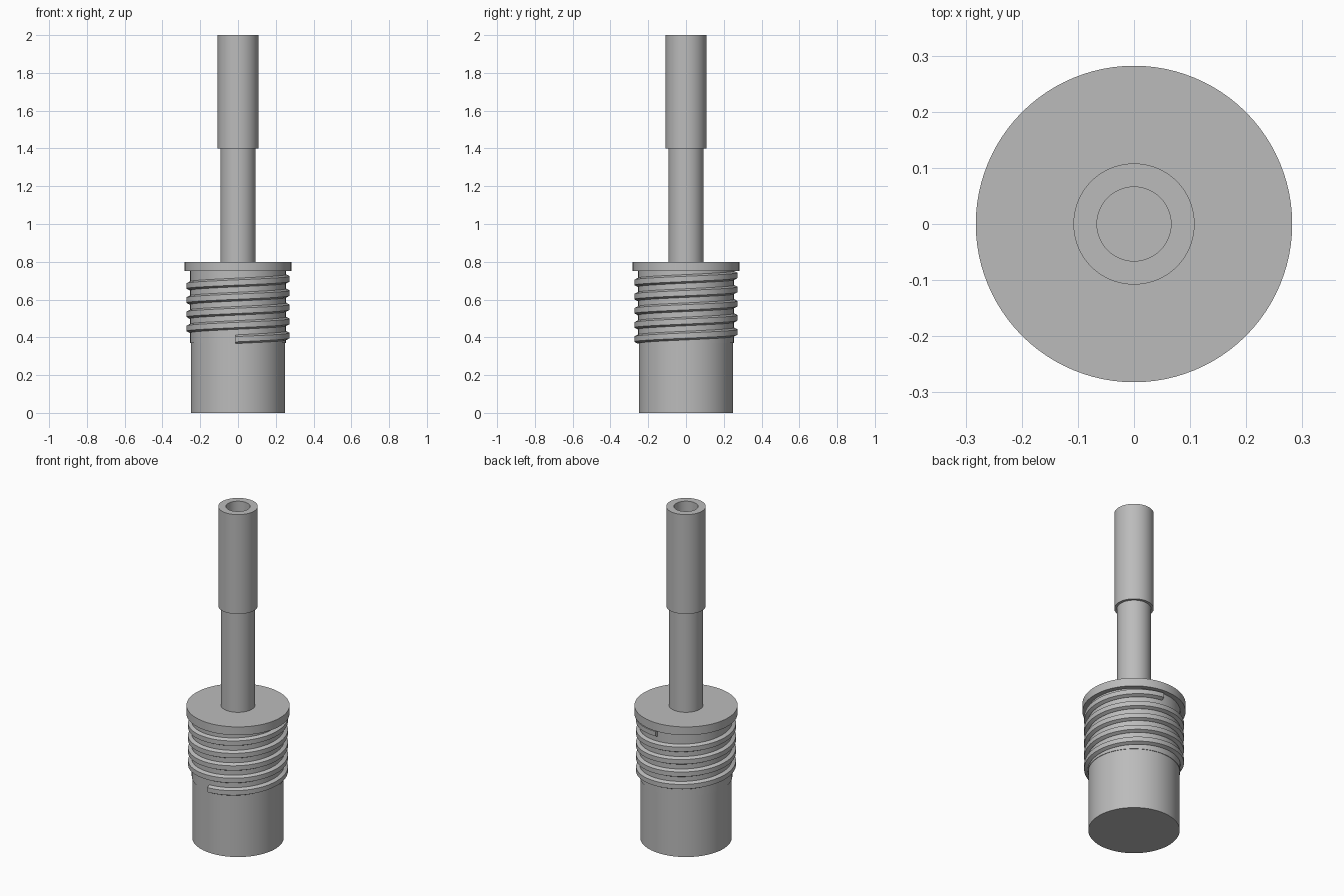
import bpy
import bmesh
import math

old = bpy.data.objects.get("Cube")
if old:
    bpy.data.objects.remove(old, do_unlink=True)

grey = bpy.data.materials.new("plain_grey")
grey.use_nodes = True
colour = (0.5, 0.5, 0.5, 1)
grey.diffuse_color = colour
grey.node_tree.nodes["Principled BSDF"].inputs["Base Color"].default_value = colour


def finish(name, bm):
    bmesh.ops.recalc_face_normals(bm, faces=bm.faces)
    mesh = bpy.data.meshes.new(name)
    bm.to_mesh(mesh)
    bm.free()
    mesh.materials.append(grey)
    obj = bpy.data.objects.new(name, mesh)
    bpy.context.collection.objects.link(obj)
    bpy.ops.object.select_all(action="DESELECT")
    obj.select_set(True)
    bpy.context.view_layer.objects.active = obj
    bpy.ops.object.shade_smooth_by_angle(angle=math.radians(25))
    return obj


def lathe(name, profile, steps=96):
    """Spin an (r, z) profile that begins and ends on the axis."""
    bm = bmesh.new()
    verts = [bm.verts.new((r, 0, z)) for r, z in profile]
    edges = [bm.edges.new(pair) for pair in zip(verts, verts[1:])]
    bmesh.ops.spin(bm, geom=verts + edges, cent=(0, 0, 0), axis=(0, 0, 1),
                   angle=math.tau, steps=steps)
    bmesh.ops.remove_doubles(bm, verts=bm.verts, dist=0.0001)
    return finish(name, bm)


def helix(name, section, z_start, pitch, turns, start, steps=96):
    """Sweep an (r, dz) section up a helix and cap both ends."""
    bm = bmesh.new()
    rings = []
    for i in range(int(turns * steps) + 1):
        a = start + math.tau * i / steps
        z = z_start + pitch * i / steps
        rings.append([bm.verts.new((r * math.cos(a), r * math.sin(a), z + dz))
                      for r, dz in section])
    n = len(section)
    for low, high in zip(rings, rings[1:]):
        for j in range(n):
            k = (j + 1) % n
            bm.faces.new((low[j], low[k], high[k], high[j]))
    bm.faces.new(rings[0])
    bm.faces.new(rings[-1])
    return finish(name, bm)


# Plug body with a slightly wider threaded zone
lathe("plug_body", [(0, 0), (0.25, 0), (0.25, 0.37), (0.253, 0.37),
                    (0.253, 0.76), (0, 0.76)])

# Flange above the thread
lathe("flange", [(0, 0.75), (0.282, 0.75), (0.282, 0.8), (0, 0.8)])

# Raised thread from the front round to the back
helix("screw_thread", [(0.24, -0.023), (0.256, -0.023), (0.273, -0.014),
                       (0.273, 0.014), (0.256, 0.023), (0.24, 0.023)],
      0.39, 0.075, 4.5, math.radians(-93))

# Stem and hollow upper sleeve
lathe("stem", [(0, 0.79), (0.093, 0.79), (0.093, 1.41), (0, 1.41)])
lathe("hollow_sleeve", [(0, 1.4), (0.108, 1.4), (0.108, 2), (0.066, 2),
                        (0.066, 1.45), (0, 1.45)])
